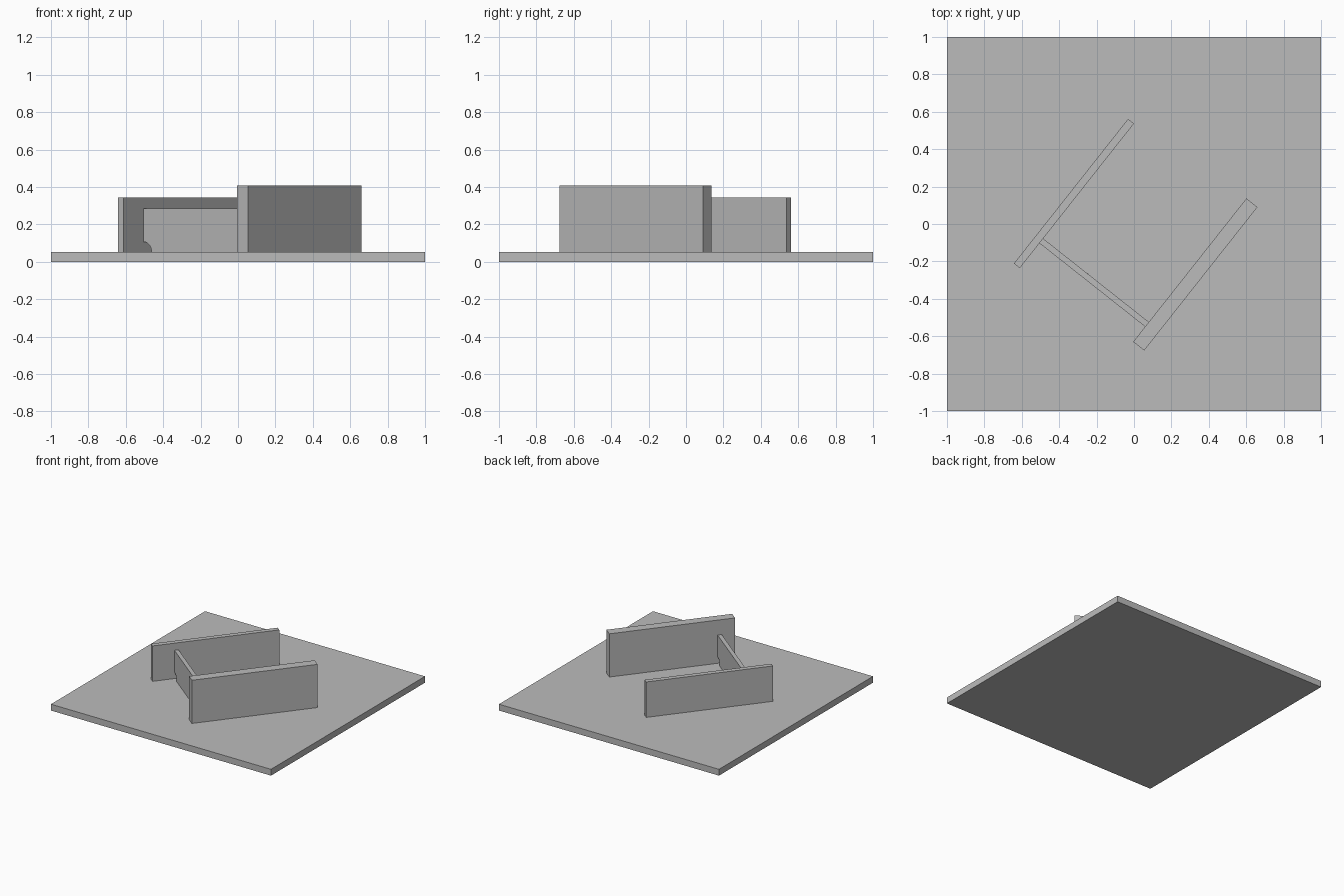
import bpy
import bmesh
import math
from mathutils import Matrix

cube = bpy.data.objects.get("Cube")
if cube:
    bpy.data.objects.remove(cube, do_unlink=True)

grey = bpy.data.materials.new("plain_grey")
grey.use_nodes = True
colour = (0.5, 0.5, 0.5, 1)
grey.diffuse_color = colour
grey.node_tree.nodes["Principled BSDF"].inputs["Base Color"].default_value = colour

# The plates share one frame: local x runs across them, local y along them
TURN = Matrix.Rotation(math.radians(-38.3), 4, "Z")
FLOOR = 0.052


def extruded_plate(name, profile, y0, y1, turn=TURN):
    """Extrude an x-z outline from y0 to y1, then turn it into place."""
    bm = bmesh.new()
    face = bm.faces.new([bm.verts.new((x, y0, z)) for x, z in profile])
    result = bmesh.ops.extrude_face_region(bm, geom=[face])
    moved = [v for v in result["geom"] if isinstance(v, bmesh.types.BMVert)]
    bmesh.ops.translate(bm, verts=moved, vec=(0, y1 - y0, 0))
    bmesh.ops.recalc_face_normals(bm, faces=bm.faces)
    mesh = bpy.data.meshes.new(name)
    bm.to_mesh(mesh)
    bm.free()
    mesh.transform(turn)
    mesh.materials.append(grey)
    obj = bpy.data.objects.new(name, mesh)
    bpy.context.collection.objects.link(obj)
    return obj


def rectangle(x0, x1, z0, z1):
    return [(x0, z0), (x1, z0), (x1, z1), (x0, z1)]


# Square base plate and the two upright walls
extruded_plate("base_plate", rectangle(-1, 1, 0, FLOOR), -1, 1, Matrix())
extruded_plate("low_wall", rectangle(-0.373, -0.333, FLOOR, 0.343), -0.564, 0.421)
extruded_plate("tall_wall", rectangle(0.387, 0.462, FLOOR, 0.407), -0.497, 0.48)

# Cross web with a rounded relief cut in both lower corners
left, right, top, radius, steps = -0.333, 0.387, 0.284, 0.055, 10
arc = [(radius * math.cos(a), radius * math.sin(a))
       for a in (math.pi / 2 * i / steps for i in range(steps + 1))]
outline = [(left + x, FLOOR + z) for x, z in reversed(arc)]
outline += [(right - x, FLOOR + z) for x, z in arc]
outline += [(right, top), (left, top)]
extruded_plate("cross_web", outline, -0.394, -0.362)
